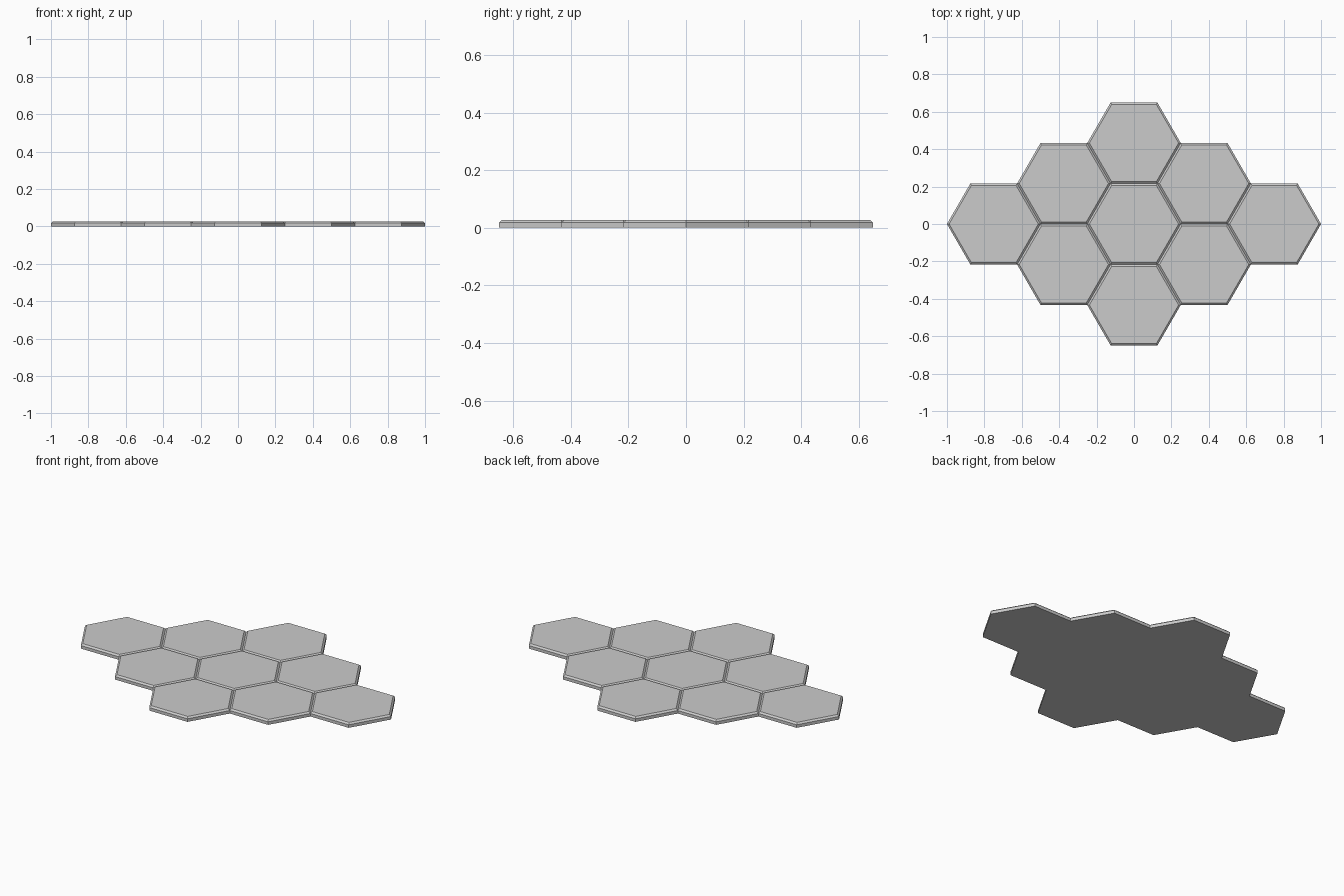
import bpy, bmesh, math

if "Cube" in bpy.data.objects:
    bpy.data.objects.remove(bpy.data.objects["Cube"])

R = 0.25                      # hexagon circumradius
H = R * math.sqrt(3)          # flat-to-flat width
Z_EDGE, Z_TOP = 0.018, 0.027  # top of the side wall, top face
INSET = 0.01                  # width of the bevel in plan


def hex_tile(name, x, y):
    bm = bmesh.new()
    rings = []
    for r, z in ((R, 0), (R, Z_EDGE), (R - INSET / math.cos(math.pi / 6), Z_TOP)):
        rings.append([bm.verts.new((r * math.cos(math.pi * i / 3),
                                    r * math.sin(math.pi * i / 3), z)) for i in range(6)])
    bm.faces.new(rings[0][::-1])
    bm.faces.new(rings[-1])
    for a, b in zip(rings, rings[1:]):
        for i in range(6):
            j = (i + 1) % 6
            bm.faces.new((a[i], a[j], b[j], b[i]))
    mesh = bpy.data.meshes.new(name)
    bm.to_mesh(mesh)
    bm.free()
    ob = bpy.data.objects.new(name, mesh)
    ob.location = (x, y, 0)
    bpy.context.collection.objects.link(ob)


# Diamond of nine tiles: columns of 1, 2, 3, 2, 1
for col in range(-2, 3):
    count = 3 - abs(col)
    for row in range(count):
        hex_tile(f"hex_tile_{col + 3}_{row + 1}", col * 1.5 * R, (row - (count - 1) / 2) * H)
